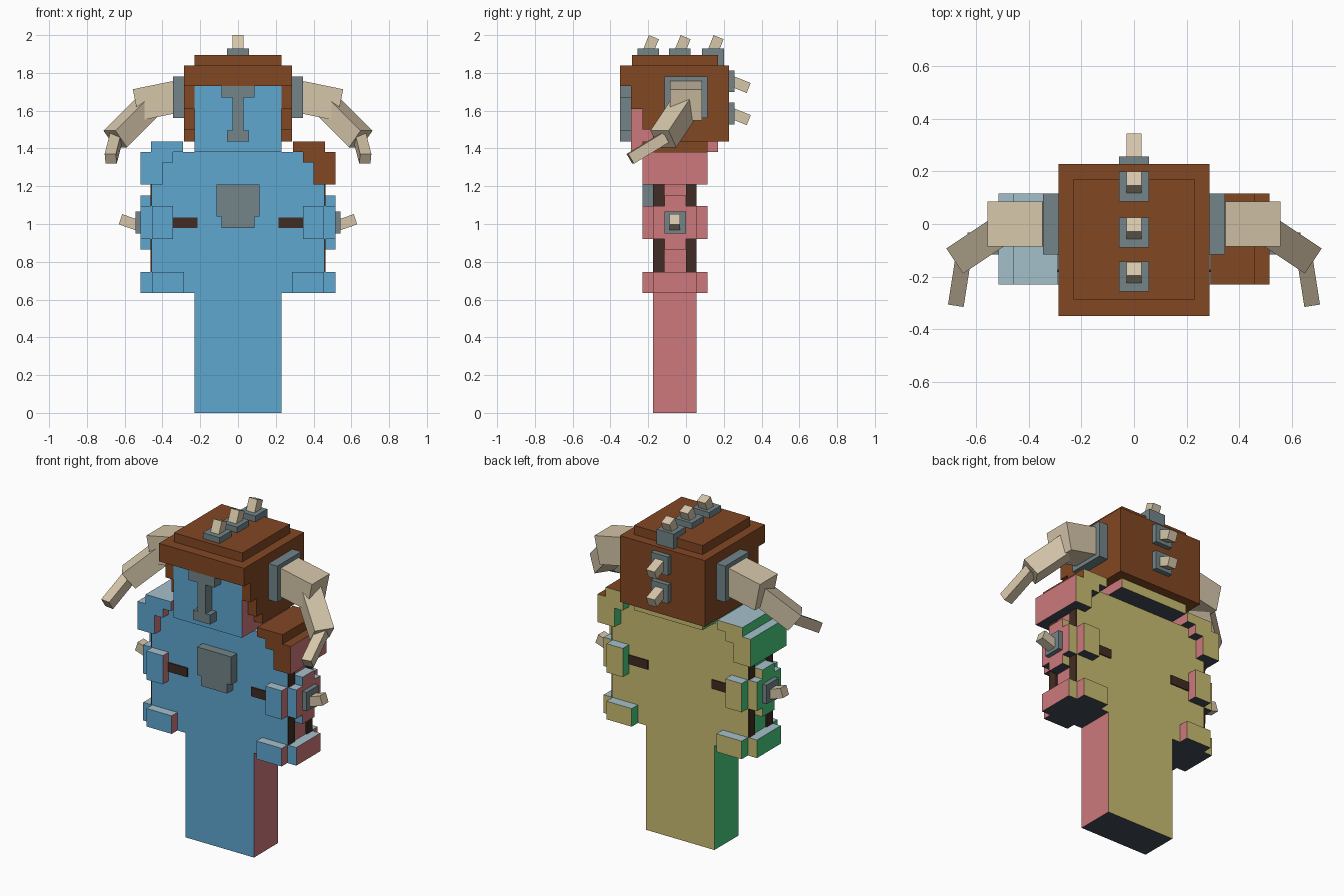
import bpy, bmesh
from mathutils import Vector

old = bpy.data.objects.get("Cube")
if old:
    bpy.data.objects.remove(old, do_unlink=True)


def lin(c):
    c /= 255
    return c / 12.92 if c <= 0.04045 else ((c + 0.055) / 1.055) ** 2.4


def make_mat(name, hexa):
    rgb = [lin(int(hexa[i:i + 2], 16)) for i in (0, 2, 4)] + [1.0]
    m = bpy.data.materials.new(name)
    m.use_nodes = True
    m.diffuse_color = rgb
    b = m.node_tree.nodes["Principled BSDF"]
    b.inputs["Base Color"].default_value = rgb
    b.inputs["Roughness"].default_value = 0.9
    return m


BLUE = make_mat("front blue", "5EA7D0")
PINK = make_mat("side pink", "CD797D")
GREEN = make_mat("side green", "4ACB7F")
OLIVE = make_mat("back olive", "C8BC71")
PALE = make_mat("top pale blue", "A5C0CA")
NAVY = make_mat("underside navy", "424E5A")
BROWN = make_mat("leather brown", "824723")
GREY = make_mat("metal grey", "738589")
BONE = make_mat("bone", "D6C6AA")
DARK = make_mat("dark strap", "402C23")

# One material per face direction: +x, -x, -y, +y, +z, -z
SIDES = [PINK, GREEN, BLUE, OLIVE, PALE, NAVY]


def direction(n):
    axis = max(range(3), key=lambda i: abs(n[i]))
    return ((1, 0), (2, 3), (4, 5))[axis][0 if n[axis] < 0 else 1] if axis == 1 else \
        (0 if n.x > 0 else 1) if axis == 0 else (4 if n.z > 0 else 5)


def finish(name, bm, mats):
    bmesh.ops.recalc_face_normals(bm, faces=bm.faces)
    bm.normal_update()
    if len(mats) == 6:
        for f in bm.faces:
            f.material_index = direction(f.normal)
    me = bpy.data.meshes.new(name)
    bm.to_mesh(me)
    bm.free()
    for m in mats:
        me.materials.append(m)
    ob = bpy.data.objects.new(name, me)
    bpy.context.collection.objects.link(ob)
    return ob


def prism(name, pts, axis, lo, hi, mats):
    """Extrude a profile: axis 'y' takes (x, z) points, axis 'x' takes (y, z) points."""
    bm = bmesh.new()
    place = (lambda p: (p[0], lo, p[1])) if axis == 'y' else (lambda p: (lo, p[0], p[1]))
    f = bm.faces.new([bm.verts.new(place(p)) for p in pts])
    ext = bmesh.ops.extrude_face_region(bm, geom=[f])
    d = Vector((0, hi - lo, 0)) if axis == 'y' else Vector((hi - lo, 0, 0))
    bmesh.ops.translate(bm, vec=d, verts=[v for v in ext["geom"] if isinstance(v, bmesh.types.BMVert)])
    return finish(name, bm, mats)


def box(name, x, y, z, mats):
    x = sorted(x)
    pts = [(x[0], z[0]), (x[1], z[0]), (x[1], z[1]), (x[0], z[1])]
    return prism(name, pts, 'y', y[0], y[1], mats)


def beam(name, a, b, w, mats):
    """Square bar from a to b."""
    a, b = Vector(a), Vector(b)
    d = (b - a).normalized()
    s = d.cross(Vector((0, 0, 1))).normalized()
    u = s.cross(d)
    bm = bmesh.new()
    rings = [[bm.verts.new(p + s * i * w / 2 + u * j * w / 2)
              for i, j in ((-1, -1), (1, -1), (1, 1), (-1, 1))] for p in (a, b)]
    bm.faces.new(rings[0])
    bm.faces.new(rings[1])
    for i in range(4):
        k = (i + 1) % 4
        bm.faces.new((rings[0][i], rings[0][k], rings[1][k], rings[1][i]))
    return finish(name, bm, mats)


# Body: stalk and stepped torso in one silhouette
half = [(0.23, 0), (0.23, 0.635), (0.455, 0.635), (0.455, 1.21), (0.40, 1.21),
        (0.40, 1.325), (0.345, 1.325), (0.345, 1.38)]
prism("body", half + [(-x, z) for x, z in reversed(half)], 'y', -0.175, 0.055, SIDES)
box("head", (-0.23, 0.23), (-0.29, 0.17), (1.38, 1.73), SIDES)

# Helmet: crown, neck guard and raised top
box("helmet_crown", (-0.23, 0.23), (-0.35, 0.227), (1.73, 1.84), [BROWN])
box("helmet_back", (-0.23, 0.23), (0.17, 0.227), (1.437, 1.73), [BROWN])
box("helmet_top", (-0.23, 0.23), (-0.287, 0.17), (1.84, 1.895), [BROWN])
cheek = [(-0.35, 1.84), (-0.35, 1.73), (-0.29, 1.73), (-0.29, 1.61), (-0.23, 1.61),
         (-0.23, 1.5), (-0.175, 1.5), (-0.175, 1.437), (0.227, 1.437), (0.227, 1.84)]

# Nose guard and chest emblem
t = [(0.088, 1.73), (0.088, 1.67), (0.028, 1.67), (0.028, 1.495), (0.057, 1.495), (0.057, 1.437)]
prism("nose_guard", t + [(-x, z) for x, z in reversed(t)], 'y', -0.35, -0.29, [GREY])
e = [(0.115, 1.21), (0.115, 1.04), (0.088, 1.04), (0.088, 0.98)]
prism("chest_emblem", e + [(-x, z) for x, z in reversed(e)], 'y', -0.23, -0.175, [GREY])

shoulder = [(0.29, 1.437), (0.46, 1.437), (0.46, 1.38), (0.515, 1.38), (0.515, 1.21),
            (0.40, 1.21), (0.40, 1.325), (0.345, 1.325), (0.345, 1.38), (0.29, 1.38)]

for s, side in ((1, "left"), (-1, "right")):
    def mx(*v):
        return tuple(s * a for a in v)

    prism(side + "_helmet_cheek", cheek, 'x', s * 0.23, s * 0.286, [BROWN])

    # Shoulder pad; the left one has leather on its front, top and upper step
    pad = prism(side + "_shoulder", [(s * x, z) for x, z in shoulder], 'y', -0.23, 0.115,
                SIDES if s < 0 else [PINK, GREEN, BROWN, OLIVE, BROWN, NAVY])
    if s > 0:
        for f in pad.data.polygons:
            if f.material_index == 0 and f.center.z > 1.38:
                f.material_index = 2

    # Arm band and hip band, each wrapped round the body with open corners
    for part, x0, z in (("arm", 0.345, (0.92, 1.095)), ("hip", 0.285, (0.635, 0.745))):
        box(f"{side}_{part}_band", mx(x0, 0.455), (-0.23, 0.115), z, SIDES)
        box(f"{side}_{part}_band_side", mx(0.455, 0.515), (-0.175, 0.055), z, SIDES)
    box(side + "_arm_ridge", mx(0.455, 0.515), (-0.115, 0.0), (0.865, 1.15), SIDES)

    # Dark straps on the sides, front and back
    for y in ((-0.175, -0.115), (0.0, 0.055)):
        for z in ((0.745, 0.92), (1.095, 1.21)):
            box(side + "_side_strap", mx(0.455, 0.463), y, z, [DARK])
    for y in ((-0.182, -0.175), (0.055, 0.062)):
        box(side + "_cross_strap", mx(0.215, 0.345), y, (0.98, 1.035), [DARK])

    # Arm spike
    box(side + "_arm_spike_base", mx(0.515, 0.543), (-0.115, 0.0), (0.95, 1.065), [GREY])
    beam(side + "_arm_spike", (s * 0.535, -0.06, 0.995), (s * 0.622, -0.06, 1.025), 0.057, [BONE])

    # Horn in three bent segments
    box(side + "_horn_base", mx(0.286, 0.345), (-0.115, 0.115), (1.56, 1.78), [GREY])
    beam(side + "_horn_root", (s * 0.33, 0, 1.673), (s * 0.54, 0, 1.63), 0.17, [BONE])
    beam(side + "_horn_middle", (s * 0.47, 0, 1.63), (s * 0.65, -0.12, 1.45), 0.115, [BONE])
    beam(side + "_horn_tip", (s * 0.645, -0.11, 1.458), (s * 0.674, -0.295, 1.345), 0.06, [BONE])

# Crest spikes, the rear base stepping down over the edge
for y, z0 in ((-0.2, 1.895), (-0.032, 1.895), (0.143, 1.84)):
    box("crest_spike_base", (-0.057, 0.057), (y - 0.057, y + 0.057), (z0, 1.93), [GREY])
    beam("crest_spike", (0, y, 1.915), (0, y + 0.03, 1.989), 0.057, [BONE])

# Spikes on the back of the helmet
for z in (1.755, 1.585):
    box("back_spike_base", (-0.057, 0.057), (0.227, 0.256), (z - 0.057, z + 0.057), [GREY])
    beam("back_spike", (0, 0.245, z), (0, 0.332, z - 0.035), 0.057, [BONE])
